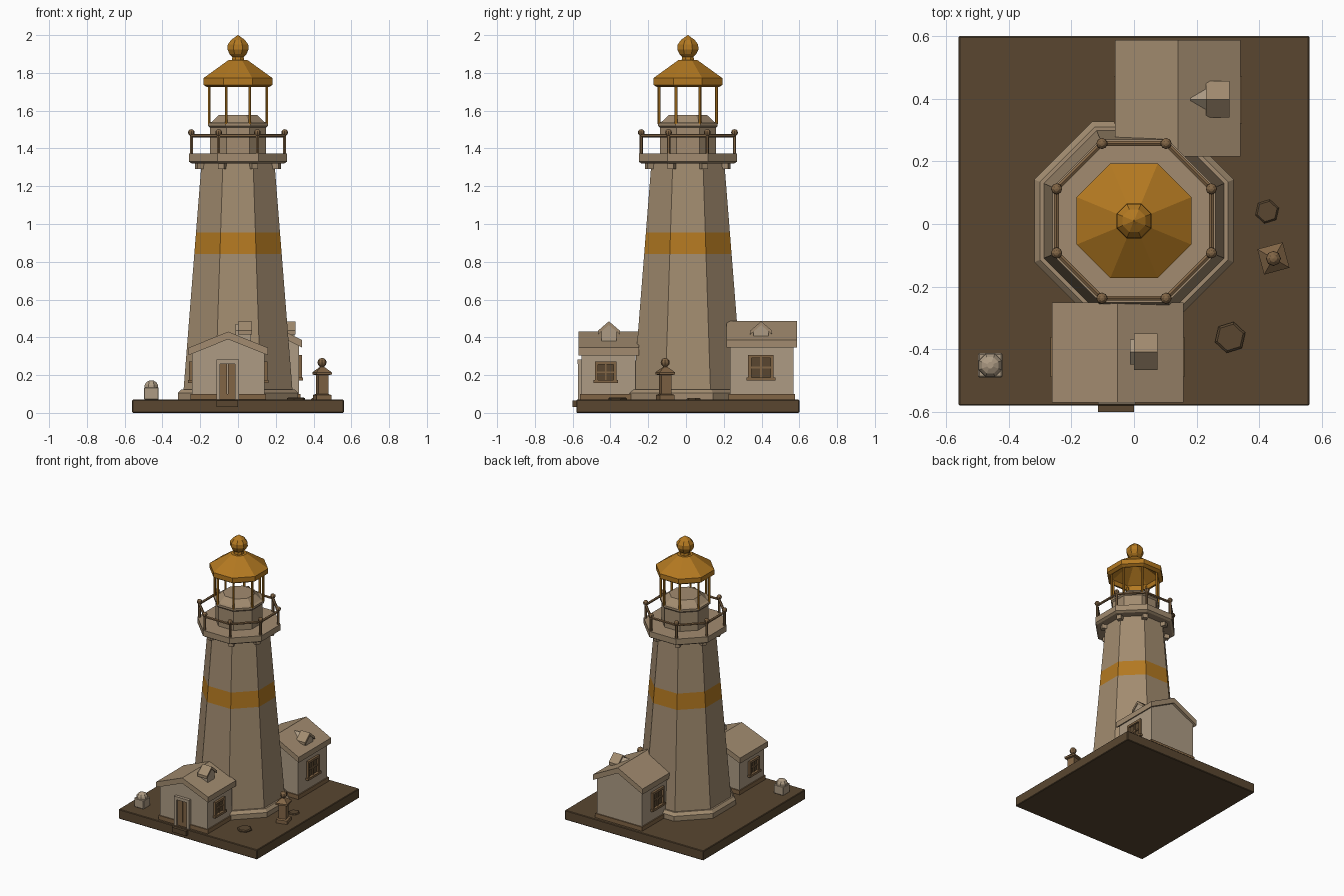
import bpy, bmesh, math
from mathutils import Vector, Matrix

if "Cube" in bpy.data.objects:
    bpy.data.objects.remove(bpy.data.objects["Cube"])

CY = 0.01  # tower axis sits slightly behind the origin


def material(name, r, g, b):
    m = bpy.data.materials.new(name)
    m.diffuse_color = (r, g, b, 1)
    m.use_nodes = True
    m.node_tree.nodes["Principled BSDF"].inputs["Base Color"].default_value = m.diffuse_color
    return m


STONE = material("stone", 0.36, 0.26, 0.16)
PALE = material("pale_stone", 0.42, 0.33, 0.23)
OCHRE = material("ochre", 0.45, 0.19, 0.015)
EARTH = material("earth", 0.10, 0.062, 0.03)
WOOD = material("wood", 0.22, 0.13, 0.06)


def finish(name, bm, mat):
    bmesh.ops.recalc_face_normals(bm, faces=bm.faces)
    me = bpy.data.meshes.new(name)
    bm.to_mesh(me)
    bm.free()
    me.materials.append(mat)
    ob = bpy.data.objects.new(name, me)
    bpy.context.collection.objects.link(ob)
    return ob


def boxes(name, mat, *bounds, bevel=0):
    """Each bound is (x0, x1, y0, y1, z0, z1)."""
    bm = bmesh.new()
    for x0, x1, y0, y1, z0, z1 in bounds:
        m = Matrix.Translation(((x0 + x1) / 2, (y0 + y1) / 2, (z0 + z1) / 2))
        bmesh.ops.create_cube(bm, size=1, matrix=m @ Matrix.Diagonal((x1 - x0, y1 - y0, z1 - z0, 1)))
    if bevel:
        bmesh.ops.bevel(bm, geom=bm.edges[:], offset=bevel, segments=1, affect='EDGES')
    return finish(name, bm, mat)


def lathe(name, mat, profile, n=8, at=(0, CY), turn=None, closed=False):
    """n-sided turned solid; profile is (apothem, z)."""
    turn = math.pi / n if turn is None else turn
    bm = bmesh.new()
    rings = []
    for a, z in profile:
        r = a / math.cos(math.pi / n)
        rings.append([bm.verts.new((at[0] + r * math.cos(turn + k * math.tau / n),
                                    at[1] + r * math.sin(turn + k * math.tau / n), z)) for k in range(n)])
    pairs = list(zip(rings, rings[1:]))
    if closed:
        pairs.append((rings[-1], rings[0]))
    else:
        bm.faces.new(rings[0])
        bm.faces.new(rings[-1])
    for lo, hi in pairs:
        for k in range(n):
            j = (k + 1) % n
            bm.faces.new((lo[k], lo[j], hi[j], hi[k]))
    return finish(name, bm, mat)


def prism(name, mat, pts, axis, lo, hi):
    """Extrude an outline (u, z) along x or y."""
    bm = bmesh.new()
    a, b = [[bm.verts.new((u, t, z) if axis == 'y' else (t, u, z)) for u, z in pts] for t in (lo, hi)]
    bm.faces.new(a)
    bm.faces.new(b)
    for k in range(len(pts)):
        j = (k + 1) % len(pts)
        bm.faces.new((a[k], a[j], b[j], b[k]))
    return finish(name, bm, mat)


def bars(name, mat, segments, r, balls=(), ball_r=0):
    bm = bmesh.new()
    for p, q in segments:
        d = q - p
        m = Matrix.Translation((p + q) / 2) @ d.to_track_quat('Z', 'Y').to_matrix().to_4x4()
        bmesh.ops.create_cone(bm, cap_ends=True, segments=6, radius1=r, radius2=r, depth=d.length, matrix=m)
    for c in balls:
        bmesh.ops.create_uvsphere(bm, u_segments=8, v_segments=6, radius=ball_r, matrix=Matrix.Translation(c))
    return finish(name, bm, mat)


def corners(a, z):
    r = a / math.cos(math.pi / 8)
    return [Vector((r * math.cos((k + .5) * math.pi / 4), CY + r * math.sin((k + .5) * math.pi / 4), z))
            for k in range(8)]


# ground slab and front step
boxes("base_slab", EARTH, (-0.56, 0.56, -0.58, 0.60, 0, 0.07), bevel=0.004)
boxes("front_step", EARTH, (-0.115, 0.0, -0.60, -0.57, 0.03, 0.065))

# tapering tower in three sections, the middle one painted
def ap(z):
    return 0.29 - (z - 0.1) * 0.095 / 1.2

lathe("tower_plinth", STONE, [(0.318, 0.07), (0.318, 0.105), (0.30, 0.125)])
for name, mat, z0, z1 in (("tower_lower", STONE, 0.07, 0.84), ("tower_band", OCHRE, 0.84, 0.955),
                          ("tower_upper", STONE, 0.955, 1.33)):
    lathe(name, mat, [(ap(z0), z0), (ap(z1), z1)])

# gallery with corner brackets and railing
lathe("gallery_deck", STONE, [(0.245, 1.32), (0.26, 1.33), (0.26, 1.372)])
bm = bmesh.new()
for k in range(8):
    m = (Matrix.Translation((0, CY, 0)) @ Matrix.Rotation((k + .5) * math.pi / 4, 4, 'Z')
         @ Matrix.Translation((0.213, 0, 1.307)) @ Matrix.Diagonal((0.05, 0.034, 0.034, 1)))
    bmesh.ops.create_cube(bm, size=1, matrix=m)
finish("gallery_brackets", bm, STONE)
low, top = corners(0.247, 1.37), corners(0.247, 1.468)
bars("gallery_railing", WOOD, list(zip(low, top)) + [(top[k - 1], top[k]) for k in range(8)], 0.009,
     [p + Vector((0, 0, 0.016)) for p in top], 0.018)

# lantern room
lathe("lantern_drum", STONE, [(0.148, 1.37), (0.148, 1.51), (0.158, 1.52), (0.158, 1.535), (0.14, 1.54), (0.10, 1.578)])
bars("lantern_posts", OCHRE, list(zip(corners(0.152, 1.53), corners(0.152, 1.745))), 0.008)
lathe("lantern_roof", OCHRE, [(0.165, 1.725), (0.183, 1.737), (0.183, 1.772), (0.05, 1.868), (0.03, 1.868),
                              (0.03, 1.85), (0.155, 1.76), (0.155, 1.725)], closed=True)
lathe("roof_finial", OCHRE, [(0.035, 1.855), (0.03, 1.885), (0.045, 1.9), (0.056, 1.925), (0.054, 1.95),
                             (0.036, 1.975), (0.012, 1.992), (0.002, 2.0)])


def window(name, wall, side, y, z, w, h):
    """Framed four-pane window on a wall facing +x or -x."""
    def slab(y0, y1, z0, z1, d):
        a, b = sorted((wall - side * 0.01, wall + side * d))
        return (a, b, y0, y1, z0, z1)
    y0, y1, z0, z1, t = y - w / 2, y + w / 2, z - h / 2, z + h / 2, 0.016
    boxes(name + "_frame", WOOD, slab(y0, y0 + t, z0, z1, 0.016), slab(y1 - t, y1, z0, z1, 0.016),
          slab(y0, y1, z1 - t, z1, 0.016), slab(y0 - 0.008, y1 + 0.008, z0, z0 + t, 0.022),
          slab(y - 0.005, y + 0.005, z0, z1, 0.01), slab(y0, y1, z - 0.005, z + 0.005, 0.01))
    boxes(name + "_pane", EARTH, slab(y0 + t, y1 - t, z0 + t, z1 - t, 0.003))


def house(name, x, half, y0, y1, eave, ridge, dorm_x, dorm_y, wy, wz, ww):
    """Gabled cottage with ridge along y, side windows and a dormer on the right slope."""
    t, w = 0.04, half - 0.018
    under = eave + (ridge - eave) * (half - w) / half - t / 2
    prism(name + "_walls", PALE, [(x - w, 0.07), (x + w, 0.07), (x + w, under), (x, ridge - t / 2), (x - w, under)],
          'y', y0 + 0.018, y1 - 0.018)
    prism(name + "_roof", STONE, [(x - half, eave - t), (x - half, eave), (x, ridge), (x + half, eave),
                                  (x + half, eave - t), (x, ridge - t)], 'y', y0, y1)
    boxes(name + "_footing", WOOD, (x - w - 0.008, x + w + 0.008, y0 + 0.01, y1 - 0.01, 0.07, 0.1))
    # dormer
    pk = 0.485
    prism(name + "_dormer", PALE, [(dorm_y - 0.04, eave), (dorm_y + 0.04, eave), (dorm_y + 0.04, pk - 0.05),
                                   (dorm_y, pk - 0.015), (dorm_y - 0.04, pk - 0.05)], 'x', x + 0.04, dorm_x - 0.006)
    prism(name + "_dormer_roof", STONE, [(dorm_y - 0.058, pk - 0.07), (dorm_y - 0.058, pk - 0.05), (dorm_y, pk),
                                         (dorm_y + 0.058, pk - 0.05), (dorm_y + 0.058, pk - 0.07), (dorm_y, pk - 0.02)],
          'x', dorm_x - 0.075, dorm_x)
    for side, label in ((1, "_right_window"), (-1, "_left_window")):
        window(name + label, x + side * w, side, wy, wz, ww, ww)


house("front_house", -0.052, 0.21, -0.57, -0.25, 0.345, 0.43, 0.075, -0.408, -0.425, 0.215, 0.112)
house("back_house", 0.14, 0.2, 0.215, 0.588, 0.385, 0.487, 0.305, 0.398, 0.397, 0.24, 0.135)

# front door with frame
boxes("door_frame", PALE, (-0.115, -0.095, -0.572, -0.54, 0.07, 0.28), (-0.015, 0.005, -0.572, -0.54, 0.07, 0.28),
      (-0.115, 0.005, -0.574, -0.54, 0.26, 0.282))
boxes("door_leaf", WOOD, (-0.095, -0.057, -0.56, -0.54, 0.07, 0.26), (-0.053, -0.015, -0.56, -0.54, 0.07, 0.26))

# square bollard lamp with ball top
post = (0.445, -0.11)
lathe("bollard", WOOD, [(0.04, 0.07), (0.04, 0.095), (0.027, 0.1), (0.027, 0.2), (0.042, 0.203), (0.042, 0.215),
                        (0.01, 0.243), (0.01, 0.255)], n=4, at=post, turn=math.radians(60))
bars("bollard_ball", WOOD, [], 0.01, [Vector((*post, 0.267))], 0.024)

# domed marker stone and flat rocks
boxes("marker_block", PALE, (-0.498, -0.42, -0.49, -0.412, 0.07, 0.135), bevel=0.004)
lathe("marker_dome", PALE, [(0.037, 0.13), (0.035, 0.148), (0.026, 0.163), (0.01, 0.172)], at=(-0.459, -0.451))
for name, x, y, a, h in (("flat_rock_right", 0.425, 0.04, 0.034, 0.078), ("flat_rock_front", 0.307, -0.362, 0.044, 0.082)):
    lathe(name, EARTH, [(a, 0.065), (a, h - 0.006), (a * 0.85, h)], n=6, at=(x, y), turn=0.3)
